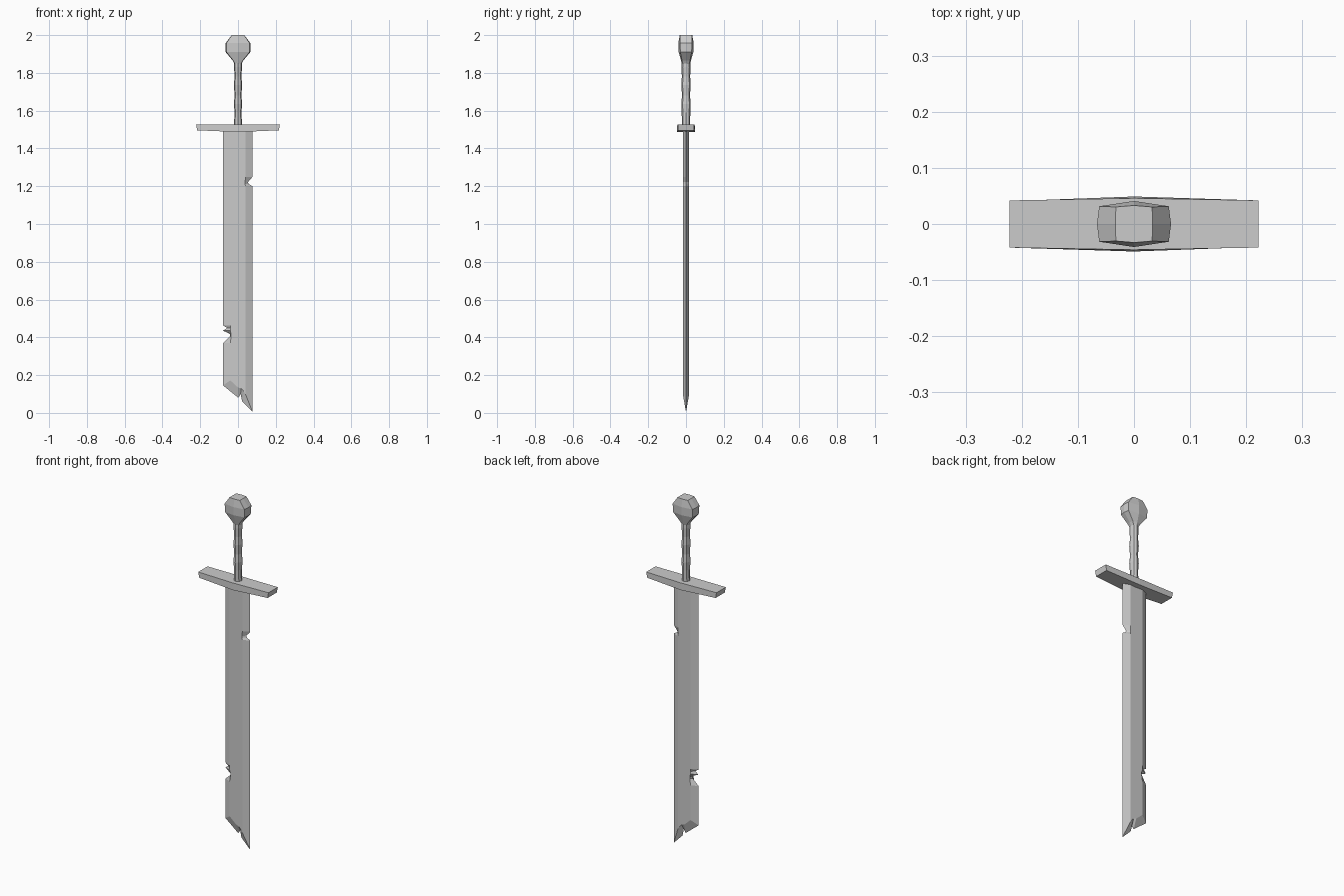
import bpy, bmesh


def make_object(name, rings, cap=True):
    """Join successive rings of points with quads and close both ends."""
    bm = bmesh.new()
    loops = [[bm.verts.new(p) for p in ring] for ring in rings]
    n = len(loops[0])
    for a, b in zip(loops, loops[1:]):
        for i in range(n):
            j = (i + 1) % n
            bm.faces.new((a[i], a[j], b[j], b[i]))
    if cap:
        bm.faces.new(loops[0][::-1])
        bm.faces.new(loops[-1])
    bmesh.ops.recalc_face_normals(bm, faces=bm.faces)
    mesh = bpy.data.meshes.new(name)
    bm.to_mesh(mesh)
    bm.free()
    obj = bpy.data.objects.new(name, mesh)
    bpy.context.collection.objects.link(obj)
    return obj


def octagon(z, w, d, cx, cy):
    """Eight-sided ring: half width, half depth and corner fractions."""
    x, y = w * cx, d * cy
    return [(w, 0, z), (x, y, z), (0, d, z), (-x, y, z),
            (-w, 0, z), (-x, -y, z), (0, -d, z), (x, -y, z)]


# Blade: cutting edge (x, z) paired with the raised flat's border (x, z)
outline = [
    (0.077, 1.505, 0.039, 1.505),
    (0.077, 1.25, 0.039, 1.25),      # upper nick
    (0.053, 1.222, 0.038, 1.222),
    (0.056, 1.212, 0.038, 1.212),
    (0.077, 1.20, 0.039, 1.20),
    (0.077, 0.005, 0.039, 0.10),     # broken tip
    (0.022, 0.06, 0.03, 0.115),
    (0.014, 0.10, 0.016, 0.13),
    (0.002, 0.08, 0.0, 0.135),
    (-0.079, 0.145, -0.041, 0.172),
    (-0.079, 0.37, -0.041, 0.37),    # lower notches
    (-0.042, 0.405, -0.036, 0.405),
    (-0.042, 0.418, -0.036, 0.418),
    (-0.079, 0.435, -0.041, 0.435),
    (-0.058, 0.45, -0.041, 0.45),
    (-0.079, 0.463, -0.041, 0.463),
    (-0.079, 1.505, -0.041, 1.505),
]
thick = 0.017
make_object("blade", [
    [(p[2], -thick, p[3]) for p in outline],
    [(p[0], 0, p[1]) for p in outline],
    [(p[2], thick, p[3]) for p in outline],
])

# Crossguard: bar that swells slightly in the middle
make_object("crossguard", [
    [(x, -y, bottom), (x, y, bottom), (x2, y2, top), (x2, -y2, top)]
    for x, y, bottom, x2, y2, top in (
        (-0.216, 0.041, 1.496, -0.222, 0.042, 1.528),
        (0, 0.049, 1.487, 0, 0.046, 1.526),
        (0.216, 0.041, 1.496, 0.222, 0.042, 1.528))
])

# Grip: wavy shaft
make_object("grip", [octagon(z, w, d, 0.75, 0.72) for z, w, d in (
    (1.515, 0.022, 0.021), (1.59, 0.018, 0.023), (1.635, 0.022, 0.025),
    (1.68, 0.018, 0.021), (1.735, 0.022, 0.025), (1.78, 0.018, 0.022),
    (1.83, 0.021, 0.024), (1.87, 0.02, 0.022))])

# Pommel: faceted knob, flattened front to back
make_object("pommel", [octagon(*r) for r in (
    (1.845, 0.018, 0.021, 0.8, 0.75),
    (1.865, 0.028, 0.026, 0.9, 0.8),
    (1.91, 0.065, 0.039, 0.94, 0.77),
    (1.957, 0.066, 0.041, 0.94, 0.77),
    (2.0, 0.033, 0.033, 0.98, 0.92))])
